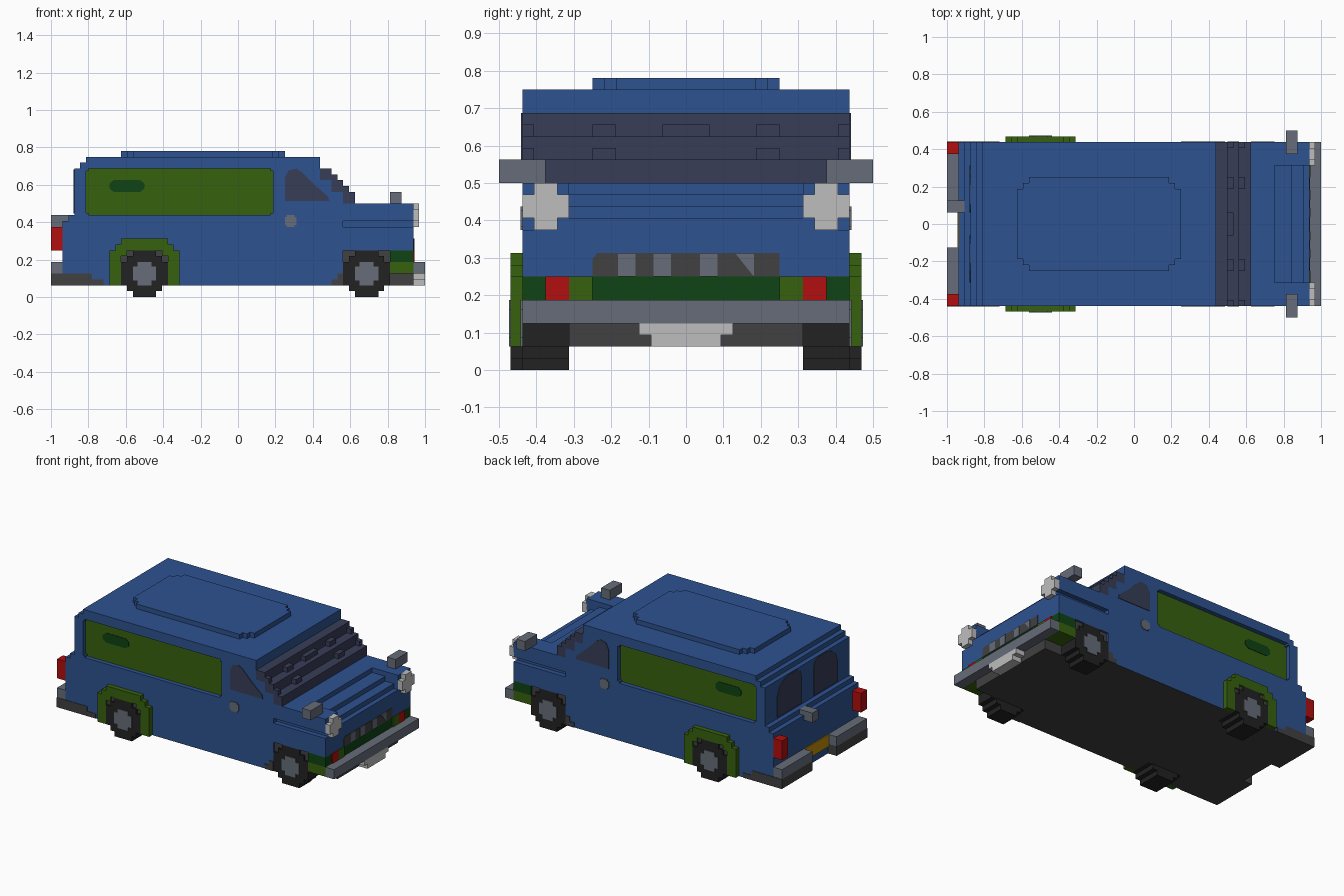
import bpy, bmesh

if "Cube" in bpy.data.objects:
    bpy.data.objects.remove(bpy.data.objects["Cube"], do_unlink=True)

U = 1 / 32  # one block


def material(name, r, g, b):
    def lin(c):
        c /= 255
        return c / 12.92 if c <= 0.04045 else ((c + 0.055) / 1.055) ** 2.4
    m = bpy.data.materials.new(name)
    col = (lin(r), lin(g), lin(b), 1)
    m.diffuse_color = col
    m.use_nodes = True
    m.node_tree.nodes["Principled BSDF"].inputs["Base Color"].default_value = col
    return m


BLUE = material("body blue", 46, 82, 144)
NAVY = material("window navy", 55, 61, 87)
OLIVE = material("olive green", 55, 97, 14)
GREEN = material("dark green", 14, 67, 19)
GREY = material("mid grey", 102, 108, 120)
LIGHT = material("light grey", 188, 190, 188)
RED = material("red", 178, 14, 14)
TYRE = material("tyre black", 34, 34, 34)
DARK = material("dark grey", 66, 65, 65)
YELLOW = material("plate yellow", 190, 140, 10)


def finish(name, bm, mat):
    bmesh.ops.recalc_face_normals(bm, faces=bm.faces)
    me = bpy.data.meshes.new(name)
    bm.to_mesh(me)
    bm.free()
    me.materials.append(mat)
    ob = bpy.data.objects.new(name, me)
    bpy.context.collection.objects.link(ob)
    return ob


def prism(name, parts, mat, axis="Y", mirror=False):
    """Extrude (outline, start, end) parts along an axis; mirror copies across y = 0."""
    place = {"X": lambda a, b, d: (d, a, b), "Y": lambda a, b, d: (a, d, b),
             "Z": lambda a, b, d: (a, b, d)}[axis]
    bm = bmesh.new()
    for pts, d0, d1 in parts:
        for s in ((1, -1) if mirror else (1,)):
            loops = []
            for d in (d0, d1):
                co = [place(a, b, d) for a, b in pts]
                loops.append([bm.verts.new((x * U, y * s * U, z * U)) for x, y, z in co])
            lo, hi = loops
            bm.faces.new(lo)
            bm.faces.new(hi)
            for i in range(len(lo)):
                j = (i + 1) % len(lo)
                bm.faces.new((lo[i], lo[j], hi[j], hi[i]))
    return finish(name, bm, mat)


def rect(a0, a1, b0, b1):
    return [(a0, b0), (a1, b0), (a1, b1), (a0, b1)]


def chip(a0, a1, b0, b1, c=1):
    """Rectangle with one stepped notch in every corner."""
    return [(a0 + c, b0), (a1 - c, b0), (a1 - c, b0 + c), (a1, b0 + c), (a1, b1 - c), (a1 - c, b1 - c),
            (a1 - c, b1), (a0 + c, b1), (a0 + c, b1 - c), (a0, b1 - c), (a0, b0 + c), (a0 + c, b0 + c)]


def box(name, x, y, z, mat, mirror=False):
    return prism(name, [(rect(*x, *z), *y)], mat, mirror=mirror)


def cut(ob, parts, mirror):
    """Subtract prisms from an object."""
    tool = prism("cutter", parts, BLUE, mirror=mirror)
    tool.hide_render = True
    mod = ob.modifiers.new("cut", "BOOLEAN")
    mod.operation, mod.solver, mod.object = "DIFFERENCE", "EXACT", tool
    bpy.context.view_layer.objects.active = ob
    bpy.ops.object.modifier_apply(modifier=mod.name)
    bpy.data.objects.remove(tool, do_unlink=True)


# Body shell from its side profile
profile = [(-30, 2), (-30, 13), (-29, 13), (-29, 14), (-28, 14), (-28, 22), (-27, 22), (-27, 23),
           (-26, 23), (-26, 24), (14, 24), (14, 20), (16, 20), (16, 18), (18, 18), (18, 16),
           (30, 16), (30, 8), (26, 8), (26, 2)]
body = prism("body", [(profile, -14, 14)], BLUE)
# Side window recess, fender groove and wheel wells
cut(body, [(chip(-26, 6, 14, 22, 0.4), 13, 16), (rect(18, 31, 12, 13), 13, 16),
           (rect(18, 27, 0, 8), 10, 16), (rect(-20, -12, 0, 8), 10, 16)], True)
# Stepped hood between the fenders
cut(body, [([(24, 15), (27, 15), (27, 14), (29, 14), (29, 13), (32, 13), (32, 18), (24, 18)], -10, 10)], False)
# Dark underside
body.data.materials.append(DARK)
for f in body.data.polygons:
    if f.normal.z < -0.9 and f.center.z < 2.5 * U:
        f.material_index = 1

# Raised roof panel
prism("roof_panel", [([(-18, -8), (6, -8), (6, -7), (7, -7), (7, -6), (8, -6), (8, 6), (7, 6), (7, 7),
                       (6, 7), (6, 8), (-18, 8), (-18, 7), (-19, 7), (-19, 6), (-20, 6), (-20, -6),
                       (-19, -6), (-19, -7), (-18, -7)], 24, 25)], BLUE, "Z")

# Stepped windscreen with small raised blocks
prism("windscreen", [([(14, 20), (14, 22), (16, 22), (16, 20), (18, 20), (18, 18), (20, 18), (20, 16),
                       (18, 16), (18, 18), (16, 18), (16, 20)][:8] +
                      [(18, 16), (18, 17.9), (16, 17.9), (16, 19.9), (14, 19.9)], -14, 14)], NAVY)
prism("windscreen_blocks", [(rect(x, x + 1, z, z + 1), a, b) for x, z in ((16, 20), (18, 18))
                            for a, b in ((6, 8), (13, 14))], NAVY, mirror=True)
box("windscreen_centre_block", (16, 17), (-2, 2), (20, 21), NAVY)

# Side windows, slots and door handles
box("side_windows", (-26, 6), (12.9, 13.1), (14, 22), OLIVE, True)
prism("side_window_slots", [([(-21.3, 18), (-16.7, 18), (-16, 18.6), (-16, 19.4), (-16.7, 20),
                              (-21.3, 20), (-22, 19.4), (-22, 18.6)], 13, 13.2)], GREEN, mirror=True)
prism("quarter_windows", [([(8, 16.4), (15.6, 16.4), (15.4, 17.2), (13.2, 19.1), (11, 21.3), (10, 22),
                            (8.6, 21.6), (8, 20.3)], 13.95, 14.12)], NAVY, mirror=True)
prism("door_handles", [(chip(8, 10, 12, 14, 0.3), 13.95, 14.15)], GREY, mirror=True)

# Wheels, hubs and dark wells
rows = [2, 3, 4, 4, 4, 4, 3, 2]
for label, cx, outer in (("front", 22, 14), ("rear", -16, 15)):
    side = []
    for i, h in enumerate(rows):
        side += [(cx + h, i), (cx + h, i + 1)]
    outline = side + [(2 * cx - x, z) for x, z in reversed(side)]
    clean = [p for i, p in enumerate(outline) if p != outline[i - 1]]
    prism(label + "_tyres", [(clean, 10, outer)], TYRE, mirror=True)
    prism(label + "_hubs", [(chip(cx - 2, cx + 2, 2, 6, 0.8), outer - 0.1, outer + 0.15)], GREY, mirror=True)
    box(label + "_wheel_wells", (cx - 4, cx + 4), (9.9, outer - 0.4), (4, 8), DARK, True)

# Rear wheel arches
prism("rear_arches", [([(-22, 2), (-22, 8), (-21, 8), (-21, 9), (-20, 9), (-20, 10), (-12, 10), (-12, 9),
                        (-11, 9), (-11, 8), (-10, 8), (-10, 2), (-12, 2), (-12, 7), (-13, 7), (-13, 8),
                        (-19, 8), (-19, 7), (-20, 7), (-20, 2)], 13.9, 15)], OLIVE, mirror=True)
# Dark sill corners behind the front wheels
prism("sill_corners", [([(16, 2), (18, 2), (18, 4), (17, 4), (17, 3), (16, 3)], 13.5, 14.12)], DARK, mirror=True)

# Nose below the hood
box("nose_upper", (26, 30), (-14, 14), (6, 8), GREEN)
box("nose_lower", (26, 30), (-14, 14), (4, 6), OLIVE)
box("nose_underside", (26, 30), (-10, 10), (2, 4), DARK)
box("nose_markers", (29.9, 30.2), (10, 12), (6, 8), RED, True)
box("nose_inner_markers", (29.9, 30.2), (8, 10), (6, 8), OLIVE, True)

# Grille with upright bars
prism("grille", [([(-8, 8), (8, 8), (8, 10), (-7.6, 10), (-8, 9.5)], 29.95, 30.12)], DARK, "X")
prism("grille_bars", [(rect(a, a + 1.5, 8, 10), 30, 30.2) for a in (-5.8, -2.8, 1.2)]
      + [([(5.8, 8), (5.8, 10), (4.2, 10)], 30, 30.2)], GREY, "X")

# Headlights, mirrors, front bumper and number plate
prism("headlights", [(chip(10, 14, 12, 16), 29.9, 31)], LIGHT, "X", True)
box("fender_mirrors", (26, 28), (12, 16), (16, 18), GREY, True)
box("front_bumper", (30, 32), (-14, 14), (4, 6), GREY)
prism("front_plate", [([(-3, 2), (3, 2), (3, 3), (4, 3), (4, 4), (-4, 4), (-4, 3), (-3, 3)], 30, 32)], LIGHT, "X")

# Rear windows, lights, handle, bumper and plate
prism("rear_windows", [([(2, 14.3), (10, 14.3), (10, 18.5), (9.3, 20.3), (8, 21.3), (6.5, 21.8), (3.5, 21.8),
                         (2.4, 21.2), (2, 20)], -28.15, -27.9)], NAVY, "X", True)
box("tail_lights", (-32, -30), (12, 14), (8, 12), RED, True)
box("rear_handle", (-32, -29), (2, 4), (12, 14), GREY)
box("rear_bumper", (-32, -30), (4, 14), (4, 6), GREY, True)
prism("rear_bumper_base", [([(-32, 2), (-23, 2), (-23, 3), (-25, 3), (-25, 4), (-32, 4)], 4, 14.1)], DARK,
      mirror=True)
box("rear_plate", (-30.2, -29.9), (-4, 4), (3.5, 6), YELLOW)
